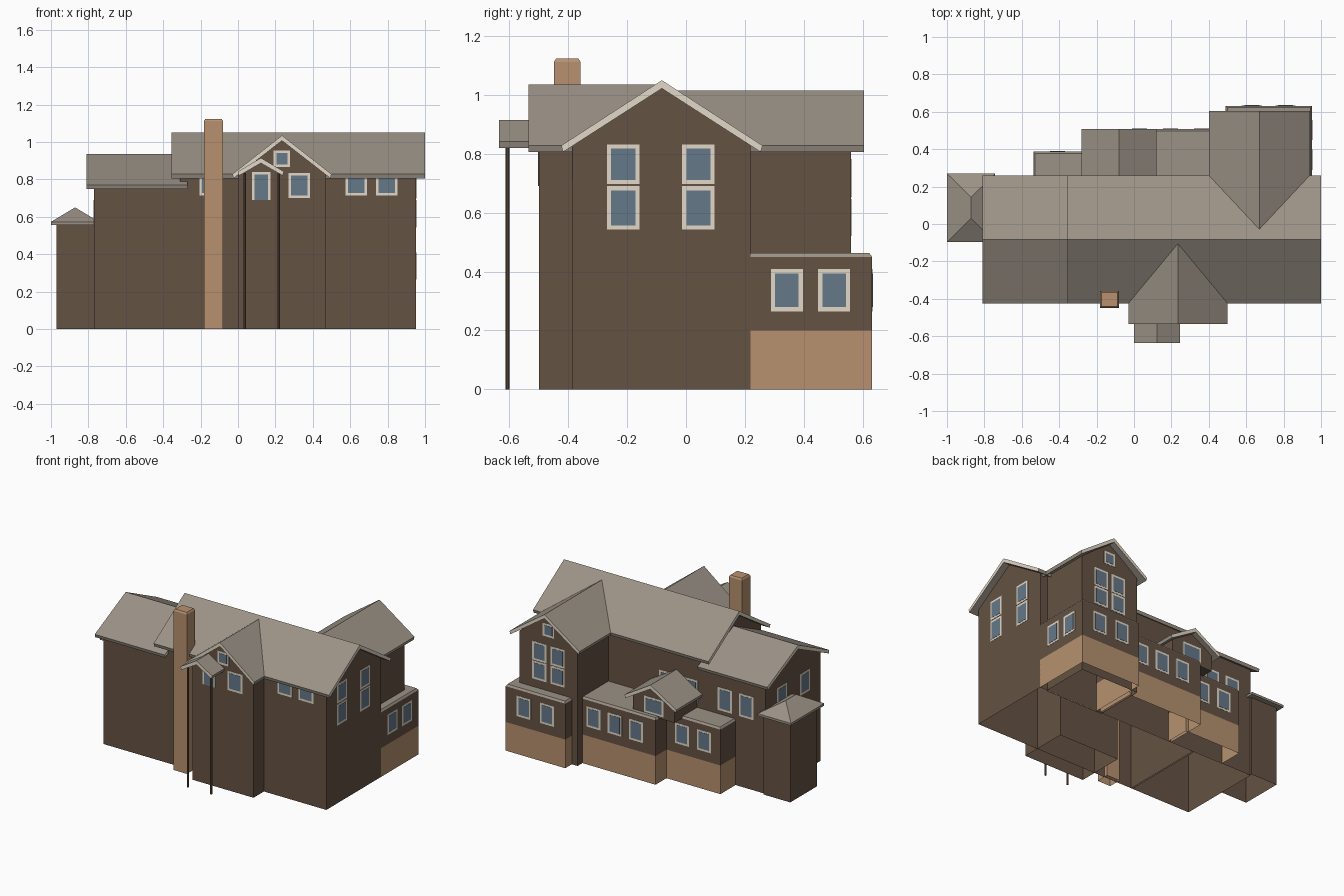
import bpy, bmesh
from mathutils import Vector

cube = bpy.data.objects.get("Cube")
if cube:
    bpy.data.objects.remove(cube, do_unlink=True)


def material(name, rgb):
    lin = [((c / 255 + 0.055) / 1.055) ** 2.4 for c in rgb] + [1]
    m = bpy.data.materials.new(name)
    m.use_nodes = True
    m.diffuse_color = lin
    m.node_tree.nodes["Principled BSDF"].inputs["Base Color"].default_value = lin
    return m


WALL = material("brown siding", (101, 82, 67))
ROOF = material("grey shingle", (155, 146, 134))
TAN = material("tan masonry", (183, 145, 112))
TRIM = material("cream trim", (226, 216, 199))
GLASS = material("blue glass", (101, 120, 137))


def finish(name, bm, mats, rule=None, is_open=None):
    bmesh.ops.recalc_face_normals(bm, faces=bm.faces[:])
    if rule:
        for f in bm.faces:
            f.material_index = rule(f)
    if is_open:
        gone = [f for f in bm.faces if is_open(f)]
        bmesh.ops.delete(bm, geom=gone, context="FACES")
    me = bpy.data.meshes.new(name)
    bm.to_mesh(me)
    bm.free()
    for m in mats:
        me.materials.append(m)
    ob = bpy.data.objects.new(name, me)
    bpy.context.collection.objects.link(ob)
    return ob


def prism(name, profile, axis, lo, hi, mats, rule=None, is_open=None):
    """Extrude a (side, z) profile along the x or y axis."""
    bm = bmesh.new()

    def place(s, z, t):
        return (t, s, z) if axis == "x" else (s, t, z)
    ends = [[bm.verts.new(place(s, z, t)) for s, z in profile] for t in (lo, hi)]
    n = len(profile)
    for ring in ends:
        bm.faces.new(ring)
    for i in range(n):
        j = (i + 1) % n
        bm.faces.new((ends[0][i], ends[0][j], ends[1][j], ends[1][i]))
    return finish(name, bm, mats, rule, is_open)


def frustum(name, x, y, z, mat, inset=0.0, is_open=None):
    """Box whose top may be inset on every side."""
    bm = bmesh.new()
    bmesh.ops.create_cube(bm, size=1)
    for v in bm.verts:
        top = v.co.z > 0
        d = inset if top else 0
        v.co = Vector((x[1] - d if v.co.x > 0 else x[0] + d,
                       y[1] - d if v.co.y > 0 else y[0] + d, z[1] if top else z[0]))
    return finish(name, bm, [mat], None, is_open)


def horizontal(f):
    return abs(f.normal.z) > 0.9


def on_ground(f):
    return f.normal.z < -0.9 and f.calc_center_median().z < 0.01


THICK = 0.028


def gable_roof(name, axis, side, ridge, eave, lo, hi):
    """Chevron slab with cream boards on its gable ends."""
    a, b = side
    mid = (a + b) / 2
    along = Vector((1, 0, 0)) if axis == "x" else Vector((0, 1, 0))
    prism(name, [(a, eave), (mid, ridge), (b, eave), (b - 0.006, eave - 0.022),
                 (mid, ridge - THICK), (a + 0.006, eave - 0.022)],
          axis, lo, hi, [ROOF, TRIM], lambda f: int(abs(f.normal.dot(along)) > 0.9))


def gable_walls(name, axis, side, peak, eave, lo, hi, base=0.0):
    a, b = side
    prism(name, [(a, base), (b, base), (b, eave), ((a + b) / 2, peak), (a, eave)],
          axis, lo, hi, [WALL], None, on_ground)


def window(name, axis, sign, pos, centre, width, z0, z1, sill=True):
    """Thin framed plate on a wall facing +/- axis."""
    def plate(label, half, low, high, depth, mat):
        across = (centre - half, centre + half)
        out = tuple(sorted((pos - sign * 0.002, pos + sign * depth)))
        x, y = (out, across) if axis == "x" else (across, out)
        frustum(name + label, x, y, (low, high), mat)
    h, t = width / 2, 0.014
    plate("_frame", h, z0, z1, 0.0015, TRIM)
    plate("_glass", h - t, z0 + t * sill, z1 - t, 0.003, GLASS)


# Main house
gable_walls("main_walls", "x", (-0.385, 0.22), 1.03, 0.83, -0.31, 0.952)
gable_roof("main_roof", "x", (-0.424, 0.26), 1.05, 0.828, -0.355, 1.0)

# Lower side wing
gable_walls("wing_walls", "x", (-0.385, 0.22), 0.915, 0.765, -0.77, -0.3)
gable_roof("wing_roof", "x", (-0.424, 0.26), 0.935, 0.77, -0.81, -0.27)

# Front gabled bay
gable_walls("front_bay_walls", "y", (0.0, 0.47), 1.015, 0.83, -0.5, -0.16)
gable_roof("front_bay_roof", "y", (-0.03, 0.5), 1.035, 0.828, -0.535, -0.1)

# Porch roof and posts
gable_roof("porch_roof", "y", (0.0, 0.245), 0.915, 0.842, -0.635, -0.49)
for i, px in enumerate((0.037, 0.218)):
    bm = bmesh.new()
    bmesh.ops.create_cone(bm, cap_ends=True, segments=10, radius1=0.007, radius2=0.007, depth=0.835)
    bmesh.ops.translate(bm, verts=bm.verts[:], vec=(px, -0.606, 0.4175))
    finish(f"porch_post_{i}", bm, [WALL])

# Rear gabled bay
gable_walls("rear_bay_walls", "y", (0.445, 0.895), 0.995, 0.825, 0.21, 0.56)
gable_roof("rear_bay_roof", "y", (0.4, 0.94), 1.015, 0.828, -0.03, 0.605)

# Single-storey rear blocks with masonry bases
for label, x0, x1, y1 in (("large", 0.49, 0.952, 0.632),
                          ("middle", -0.12, 0.46, 0.507),
                          ("small", -0.537, -0.1, 0.387)):
    frustum(f"{label}_block_base", (x0, x1), (0.217, y1), (0, 0.2), TAN, 0, horizontal)
    frustum(f"{label}_block_walls", (x0, x1), (0.217, y1), (0.2, 0.45), WALL, 0, horizontal)
    frustum(f"{label}_block_roof", (x0, x1), (0.2, y1), (0.45, 0.463), ROOF, 0.009)

# Rear dormer above the low blocks
gable_walls("dormer_walls", "y", (-0.24, 0.08), 0.665, 0.56, 0.2, 0.47, 0.45)
gable_roof("dormer_roof", "y", (-0.28, 0.12), 0.685, 0.565, 0.2, 0.507)

# Side tower with hipped roof
frustum("tower_walls", (-0.97, -0.765), (-0.06, 0.235), (0, 0.56), WALL, 0, horizontal)
bm = bmesh.new()
rings = [[bm.verts.new((x, y, z)) for x, y in
          ((-1, -0.097), (-0.742, -0.097), (-0.742, 0.27), (-1, 0.27))] for z in (0.557, 0.573)]
front, back = [bm.verts.new((-0.871, y, 0.65)) for y in (0.03, 0.143)]
low, top = rings
bm.faces.new(low)
for i in range(4):
    j = (i + 1) % 4
    bm.faces.new((low[i], low[j], top[j], top[i]))
bm.faces.new((top[0], top[1], front))
bm.faces.new((top[1], top[2], back, front))
bm.faces.new((top[2], top[3], back))
bm.faces.new((top[3], top[0], front, back))
finish("tower_roof", bm, [ROOF])

# Chimney
frustum("chimney", (-0.182, -0.08), (-0.449, -0.358), (0, 1.112), TAN, 0, horizontal)
frustum("chimney_cap", (-0.182, -0.08), (-0.449, -0.358), (1.112, 1.123), TAN, 0.007)

# Front windows
for i, cx in enumerate((-0.148, 0.632, 0.795)):
    window(f"front_window_{i}", "y", -1, -0.385, cx, 0.115, 0.713, 0.835)
window("front_bay_window", "y", -1, -0.5, 0.328, 0.115, 0.7, 0.835)
window("front_attic_window", "y", -1, -0.5, 0.235, 0.088, 0.865, 0.955)
window("porch_window", "y", -1, -0.5, 0.125, 0.1, 0.69, 0.84, sill=False)

# Gable end windows
for i, cy in enumerate((-0.213, 0.042)):
    window(f"end_window_low_{i}", "x", 1, 0.952, cy, 0.11, 0.543, 0.69)
    window(f"end_window_high_{i}", "x", 1, 0.952, cy, 0.11, 0.697, 0.832)
    window(f"wing_end_window_{i}", "x", -1, -0.77, cy, 0.11, 0.54, 0.69)

# Rear windows
for i, cx in enumerate((0.6, 0.74)):
    window(f"rear_bay_low_{i}", "y", 1, 0.56, cx, 0.11, 0.52, 0.647)
    window(f"rear_bay_high_{i}", "y", 1, 0.56, cx, 0.11, 0.652, 0.782)
window("rear_attic_window", "y", 1, 0.56, 0.67, 0.088, 0.84, 0.93)
for i, cx in enumerate((-0.62, -0.455, -0.19, 0.0)):
    window(f"rear_wall_window_{i}", "y", 1, 0.22, cx, 0.11, 0.49, 0.65)
window("dormer_window", "y", 1, 0.47, -0.08, 0.15, 0.465, 0.58)
for label, y, centres in (("large", 0.632, (0.63, 0.81)),
                          ("middle", 0.507, (0.03, 0.195, 0.36)),
                          ("small", 0.387, (-0.41, -0.24))):
    for i, cx in enumerate(centres):
        window(f"{label}_block_window_{i}", "y", 1, y, cx, 0.108, 0.265, 0.408)
for i, cy in enumerate((0.343, 0.503)):
    window(f"large_block_side_window_{i}", "x", 1, 0.952, cy, 0.108, 0.265, 0.408)
